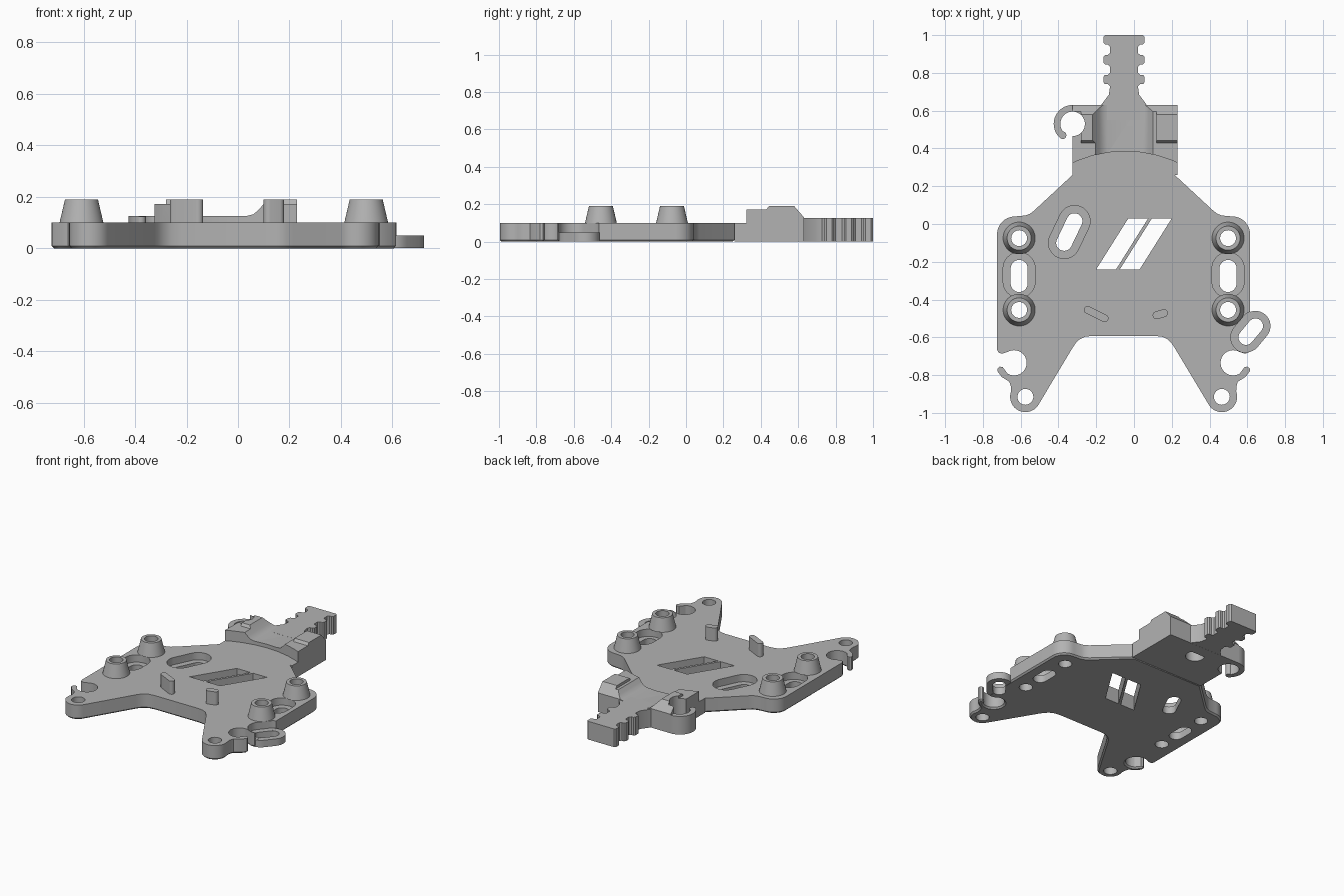
import bpy, bmesh
from math import sin, cos, pi, radians, atan2

if "Cube" in bpy.data.objects:
    bpy.data.objects.remove(bpy.data.objects["Cube"])

grey = bpy.data.materials.new("plain grey")
grey.use_nodes = True
COLOUR = (0.45, 0.45, 0.45, 1)
grey.diffuse_color = COLOUR
grey.node_tree.nodes["Principled BSDF"].inputs["Base Color"].default_value = COLOUR

MID = -0.055      # centre line of the plate
TOP = 0.1         # plate thickness
FLOOR = 0.05      # recess depth level
TALL = 0.19       # boss and post height


def arc(cx, cy, r, start, end, n=16):
    steps = [radians(start + (end - start) * i / n) for i in range(n + 1)]
    return [(cx + r * cos(a), cy + r * sin(a)) for a in steps]


def circle(cx, cy, r):
    return arc(cx, cy, r, 0, 360, 40)[:-1]


def capsule(p, q, r):
    a = atan2(q[1] - p[1], q[0] - p[0]) * 180 / pi
    return arc(*q, r, a - 90, a + 90) + arc(*p, r, a + 90, a + 270)


def prism(name, outline, low, high, axis="z", chamfer=0):
    """Extrude a closed outline along z, or an (x, z) or (y, z) outline along y or x."""
    place = {"z": lambda a, b, c: (a, b, c), "y": lambda a, b, c: (a, c, b),
             "x": lambda a, b, c: (c, a, b)}[axis]
    bm = bmesh.new()
    face = bm.faces.new([bm.verts.new(place(a, b, low)) for a, b in outline])
    sides = bmesh.ops.extrude_face_region(bm, geom=[face], use_keep_orig=True)
    shift = place(0, 0, high - low)
    bmesh.ops.translate(bm, vec=shift,
                        verts=[g for g in sides["geom"] if isinstance(g, bmesh.types.BMVert)])
    bmesh.ops.recalc_face_normals(bm, faces=bm.faces)
    if chamfer:
        edges = [e for e in bm.edges if all(v.co.z < low + 1e-4 for v in e.verts)]
        bmesh.ops.bevel(bm, geom=edges, offset=chamfer, segments=1, affect="EDGES")
    mesh = bpy.data.meshes.new(name)
    bm.to_mesh(mesh)
    bm.free()
    return add(name, mesh)


def add(name, mesh):
    obj = bpy.data.objects.new(name, mesh)
    bpy.context.collection.objects.link(obj)
    mesh.materials.append(grey)
    return obj


def cone(name, x, y, r1, r2, low, high):
    bm = bmesh.new()
    bmesh.ops.create_cone(bm, cap_ends=True, segments=48, radius1=r1, radius2=r2, depth=high - low)
    bmesh.ops.translate(bm, verts=bm.verts, vec=(x, y, (low + high) / 2))
    mesh = bpy.data.meshes.new(name)
    bm.to_mesh(mesh)
    bm.free()
    return add(name, mesh)


def cut(obj, cutter):
    """Subtract a cutter for good and remove it."""
    cutter.hide_render = True
    mod = obj.modifiers.new("cut", "BOOLEAN")
    mod.operation, mod.solver, mod.object = "DIFFERENCE", "EXACT", cutter
    deps = bpy.context.evaluated_depsgraph_get()
    mesh = bpy.data.meshes.new_from_object(obj.evaluated_get(deps))
    obj.modifiers.clear()
    obj.data = mesh
    bpy.data.objects.remove(cutter)


def drill(obj, outline, low=-0.1, high=0.5):
    cut(obj, prism("cutter", outline, low, high))


# Main plate: half outline from the neck to the front edge, mirrored
half = [(0.27, 0.26), (0.475, 0.07), (0.495, 0.055), (0.52, 0.045), (0.575, 0.04)]
half += arc(0.575, -0.055, 0.095, 90, 0, 10)[1:]
half += [(0.67, -0.665), (0.66, -0.683), (0.64, -0.686)]
half += arc(0.58, -0.735, 0.067, 60, 300)                      # hook notch
half += [(0.64, -0.758), (0.655, -0.755), (0.668, -0.765), (0.668, -0.78),
         (0.645, -0.81), (0.605, -0.835), (0.597, -0.86)]
half += arc(0.52, -0.915, 0.081, 20, -147)                     # leg tip
half += [(0.27, -0.655), (0.255, -0.633), (0.235, -0.612), (0.205, -0.597), (0.165, -0.592)]
outline = [(MID + u, y) for u, y in half] + [(MID - u, y) for u, y in reversed(half)]
plate = prism("main_plate", outline, 0, TOP, chamfer=0.01)

# Leg holes, side slots with recesses, and tapered mounting bosses
parts = [plate]
for side, label in ((-1, "right"), (1, "left")):
    drill(plate, circle(MID + side * 0.52, -0.915, 0.042))
    x = MID + side * 0.553
    drill(plate, capsule((x, -0.305), (x, -0.235), 0.085), FLOOR)
    drill(plate, capsule((x, -0.315), (x, -0.235), 0.045))
    for y, end in ((-0.075, "rear"), (-0.455, "front")):
        boss = cone(f"{label}_{end}_boss", x, y, 0.085, 0.064, TOP, TALL)
        drill(boss, circle(x, y, 0.042))
        drill(plate, circle(x, y, 0.042))
        parts.append(boss)

# Recessed keyhole slot
key = (-0.37, -0.1), (-0.315, 0.015)
drill(plate, capsule(*key, 0.083), FLOOR)
drill(plate, capsule(*key, 0.042))

# Thin side tab with its own slot, set into the plate edge
tab_ends = (0.593, -0.6), (0.643, -0.54)
drill(plate, capsule(*tab_ends, 0.081), FLOOR)
drill(plate, capsule(*tab_ends, 0.04))
tab = prism("side_tab", capsule(*tab_ends, 0.08), 0.001, FLOOR - 0.001)
drill(tab, capsule(*tab_ends, 0.04))
parts.append(tab)

# Two plain slanted vent slots in the middle of the plate
for x in (-0.2, -0.075):
    drill(plate, [(x, -0.24), (x + 0.105, -0.24), (x + 0.275, 0.03), (x + 0.17, 0.03)])

# Short upright posts near the front edge
parts.append(prism("right_post", capsule((-0.245, -0.455), (-0.155, -0.5), 0.02), TOP, TALL))
parts.append(prism("left_post", capsule((0.12, -0.483), (0.158, -0.472), 0.021), TOP, TALL))

# Rear block: stepped channel section, arced front, sloping back
section = [(-0.325, 0), (0.23, 0), (0.23, TALL), (0.12, TALL), (0.12, 0.172), (0.1, 0.172),
           (0.08, 0.15), (0.06, 0.132), (0.03, 0.125), (-0.14, 0.125), (-0.165, 0.132),
           (-0.185, 0.15), (-0.205, 0.172), (-0.22, TALL), (-0.28, TALL), (-0.28, 0.172),
           (-0.325, 0.172)]
block = prism("rear_block", section, 0.26, 0.63, "y")
cut(block, cone("cutter", -0.047, -0.275, 0.66, 0.66, TOP, 0.4))
cut(block, prism("cutter", [(0.57, 0.2), (0.635, 0.125), (0.7, 0.125), (0.7, 0.3), (0.57, 0.3)],
                 -0.5, 0.5, "x"))
cut(block, prism("cutter", [(0.2, 0.172), (0.43, 0.172), (0.45, 0.2), (0.2, 0.2)], -0.5, 0.5, "x"))
drill(block, circle(-0.325, 0.53, 0.065))
drill(block, circle(-0.06, 0.52, 0.06), -0.1, 0.07)
parts.append(block)

# Open cable hook beside the block
hook = arc(-0.325, 0.53, 0.1, 90, 232, 24) + arc(-0.325, 0.53, 0.065, 232, 90, 24)
parts.append(prism("cable_hook", hook, 0, 0.125))
parts.append(prism("hook_tip", circle(-0.378, 0.47, 0.02), 0.001, 0.124))

# Notched tail with three pairs of teeth
edge = [(0.143, 0.55), (0.143, 0.6), (0.08, 0.685)]
for y in (0.74, 0.845, 0.95):
    edge += [(0.074, y - 0.012), (0.085, y), (0.1, y), (0.109, y + 0.01),
             (0.109, y + 0.04), (0.1, y + 0.05)]
    edge += [(0.085, y + 0.05), (0.074, y + 0.06)] if y < 0.9 else []
tail = [(-0.053 + u, y) for u, y in edge] + [(-0.053 - u, y) for u, y in reversed(edge)]
parts.append(prism("notched_tail", tail, 0.0005, 0.1255))

# Smooth round walls, keep edges sharp
bpy.ops.object.select_all(action="DESELECT")
for part in parts:
    part.select_set(True)
bpy.context.view_layer.objects.active = plate
bpy.ops.object.shade_smooth_by_angle(angle=radians(30))
